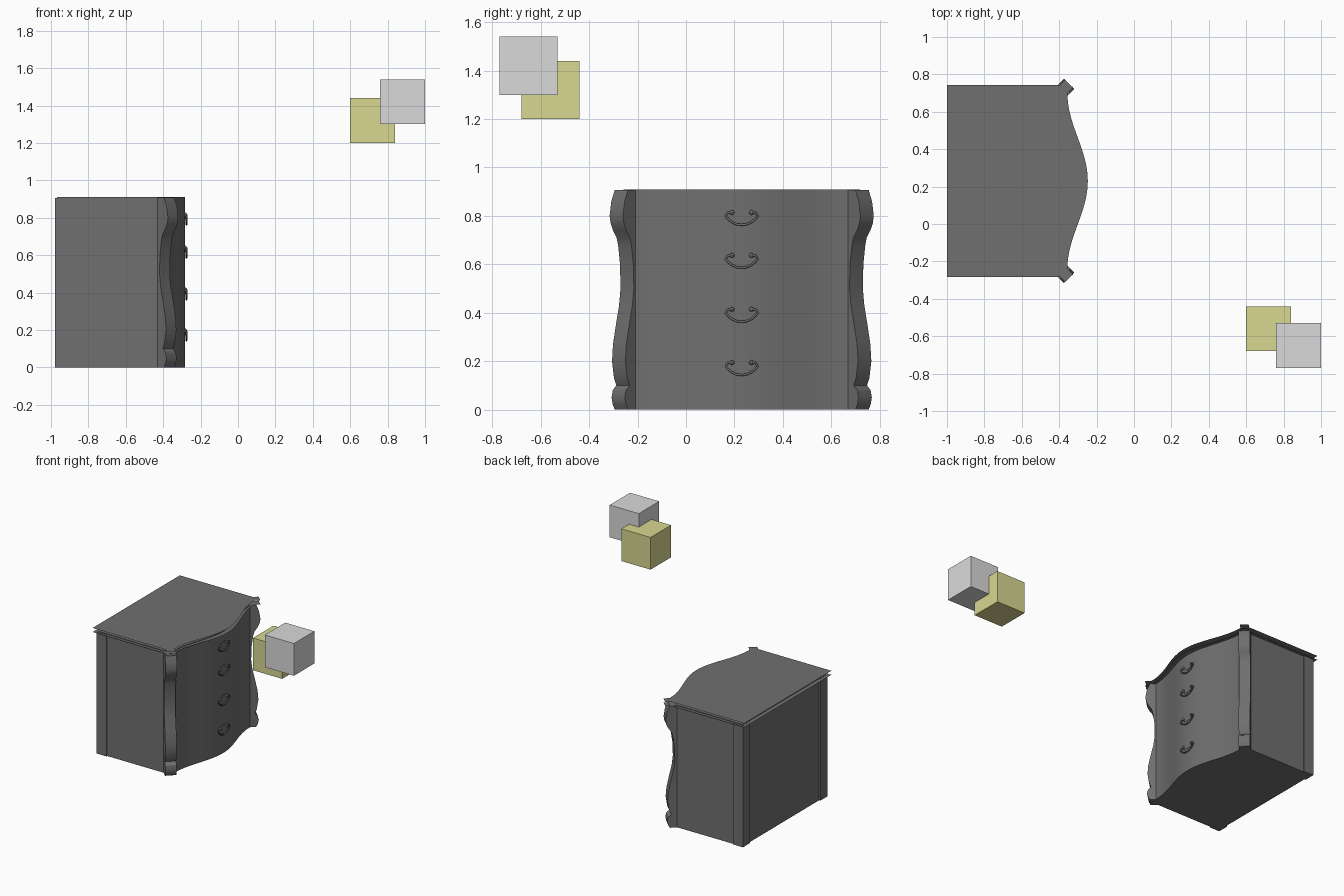
import bpy, bmesh, math
from mathutils import Vector

if "Cube" in bpy.data.objects:
    bpy.data.objects.remove(bpy.data.objects["Cube"], do_unlink=True)

CY = 0.23  # centre line of the chest in y


def material(name, rgb):
    m = bpy.data.materials.new(name)
    m.use_nodes = True
    m.diffuse_color = (*rgb, 1)
    m.node_tree.nodes["Principled BSDF"].inputs["Base Color"].default_value = (*rgb, 1)
    return m


WOOD = material("dark grey", (0.16, 0.16, 0.16))
GREY = material("light grey", (0.7, 0.7, 0.7))
YELLOW = material("dull yellow", (0.69, 0.68, 0.28))


def finish(name, bm, mat, smooth=True):
    bmesh.ops.recalc_face_normals(bm, faces=bm.faces)
    mesh = bpy.data.meshes.new(name)
    bm.to_mesh(mesh)
    bm.free()
    ob = bpy.data.objects.new(name, mesh)
    bpy.context.collection.objects.link(ob)
    mesh.materials.append(mat)
    if smooth:
        bpy.ops.object.select_all(action="DESELECT")
        ob.select_set(True)
        bpy.context.view_layer.objects.active = ob
        bpy.ops.object.shade_smooth_by_angle(angle=math.radians(30))
    return ob


def box(name, lo, hi, mat):
    bm = bmesh.new()
    bmesh.ops.create_cube(bm, size=1)
    lo, hi = Vector(lo), Vector(hi)
    for v in bm.verts:
        v.co = (lo + hi) / 2 + v.co * (hi - lo)
    return finish(name, bm, mat, False)


def bow(mid, amp, half, n=32):
    """Serpentine front edge, from the right end to the left end."""
    ys = [half * (2 * i / n - 1) for i in range(n + 1)]
    return [(mid + amp * math.cos(math.pi * y / half), y) for y in ys]


def outline_face(bm, pts, z):
    return bm.faces.new([bm.verts.new((x, CY + y, z)) for x, y in pts])


# Carcass with the bowed front
bm = bmesh.new()
pts = [(-0.968, -0.489), (-0.43, -0.489)] + bow(-0.327, 0.044, 0.44) + [(-0.43, 0.489), (-0.968, 0.489)]
base = outline_face(bm, pts, 0)
res = bmesh.ops.extrude_face_region(bm, geom=[base], use_keep_orig=True)
for v in res["geom"]:
    if isinstance(v, bmesh.types.BMVert):
        v.co.z = 0.91
finish("chest_body", bm, WOOD)

# Top board with a sloping rim and diagonal corner ears
bm = bmesh.new()
ear = [(-1.0, -0.513), (-0.396, -0.513), (-0.369, -0.54), (-0.326, -0.5)]
pts = ear + bow(-0.3015, 0.0545, 0.468) + [(x, -y) for x, y in reversed(ear)]
outline_face(bm, pts, 0.905)
cap = outline_face(bm, pts, 0.905)
bmesh.ops.recalc_face_normals(bm, faces=[cap])
cap.normal_update()
if cap.normal.z < 0:
    cap.normal_flip()
bmesh.ops.inset_region(bm, faces=[cap], thickness=0.016, use_even_offset=True)
for v in cap.verts:
    v.co.z = 0.935
bmesh.ops.remove_doubles(bm, verts=bm.verts, dist=0.0001)
finish("top_board", bm, WOOD)

# Scrolled diagonal front posts: (height, reach) profile
profile = [(0, .295), (.02, .303), (.05, .308), (.08, .303), (.1, .288), (.13, .298),
           (.2, .306), (.27, .302), (.35, .29), (.43, .277), (.5, .271), (.6, .273),
           (.68, .281), (.71, .287), (.74, .302), (.77, .312), (.8, .316), (.86, .309), (.907, .295)]
for side, word in ((-1, "right"), (1, "left")):
    bm = bmesh.new()
    rows = []
    for z, reach in profile:
        ring = []
        for k, w in ((0.09, -1), (0.316 - reach, -1), (0.316 - reach, 1), (0.09, 1)):
            x = -0.347 - k + 0.0275 * w
            y = 0.518 - k - 0.0275 * w
            ring.append(bm.verts.new((x, CY + side * y, z)))
        rows.append(ring)
    for a, b in zip(rows, rows[1:]):
        for i in range(4):
            j = (i + 1) % 4
            bm.faces.new((a[i], a[j], b[j], b[i]))
    bm.faces.new(rows[0])
    bm.faces.new(rows[-1])
    finish(word + "_front_post", bm, WOOD)
    # Square back posts, slightly proud of the panels
    y0, y1 = sorted((CY + side * 0.497, CY + side * 0.415))
    box(word + "_back_post", (-0.978, y0, 0), (-0.896, y1, 0.906), WOOD)

# Swing handles with knobs and a thin backplate
half_bail = [(-0.04, 0.014), (-0.058, 0.01), (-0.066, -0.004), (-0.055, -0.016), (-0.04, -0.028), (-0.02, -0.037)]
bail = half_bail + [(0, -0.039)] + [(-y, z) for y, z in reversed(half_bail)]
for n, z in enumerate((0.182, 0.402, 0.625, 0.802), 1):
    curve = bpy.data.curves.new(f"handle_{n}", "CURVE")
    curve.dimensions = "3D"
    curve.bevel_depth = 0.005
    curve.bevel_resolution = 1
    curve.use_fill_caps = True
    spline = curve.splines.new("POLY")
    spline.points.add(len(bail) - 1)
    for p, (dy, dz) in zip(spline.points, bail):
        p.co = (-0.276, CY + dy, z + dz, 1)
    curve.materials.append(WOOD)
    bpy.context.collection.objects.link(bpy.data.objects.new(f"handle_{n}", curve))

    bm = bmesh.new()
    for dy in (-0.04, 0.04):
        made = bmesh.ops.create_uvsphere(bm, u_segments=10, v_segments=6, radius=0.01)
        bmesh.ops.translate(bm, verts=made["verts"], vec=(-0.28, CY + dy, z + 0.012))
    finish(f"handle_knobs_{n}", bm, WOOD)

    bm = bmesh.new()
    rim = [2 * math.pi * i / 24 for i in range(24)]
    plate = bm.faces.new([bm.verts.new((-0.281, CY + 0.05 * math.cos(a),
                          z + 0.008 + 0.02 * math.sin(a))) for a in rim])
    res = bmesh.ops.extrude_face_region(bm, geom=[plate], use_keep_orig=True)
    bmesh.ops.translate(bm, verts=[v for v in res["geom"] if isinstance(v, bmesh.types.BMVert)],
                        vec=(-0.008, 0, 0))
    finish(f"handle_plate_{n}", bm, WOOD)

# Two overlapping floating cubes
box("yellow_cube", (0.6, -0.68, 1.2), (0.84, -0.44, 1.44), YELLOW)
box("grey_cube", (0.76, -0.77, 1.3), (1.0, -0.53, 1.54), GREY)
